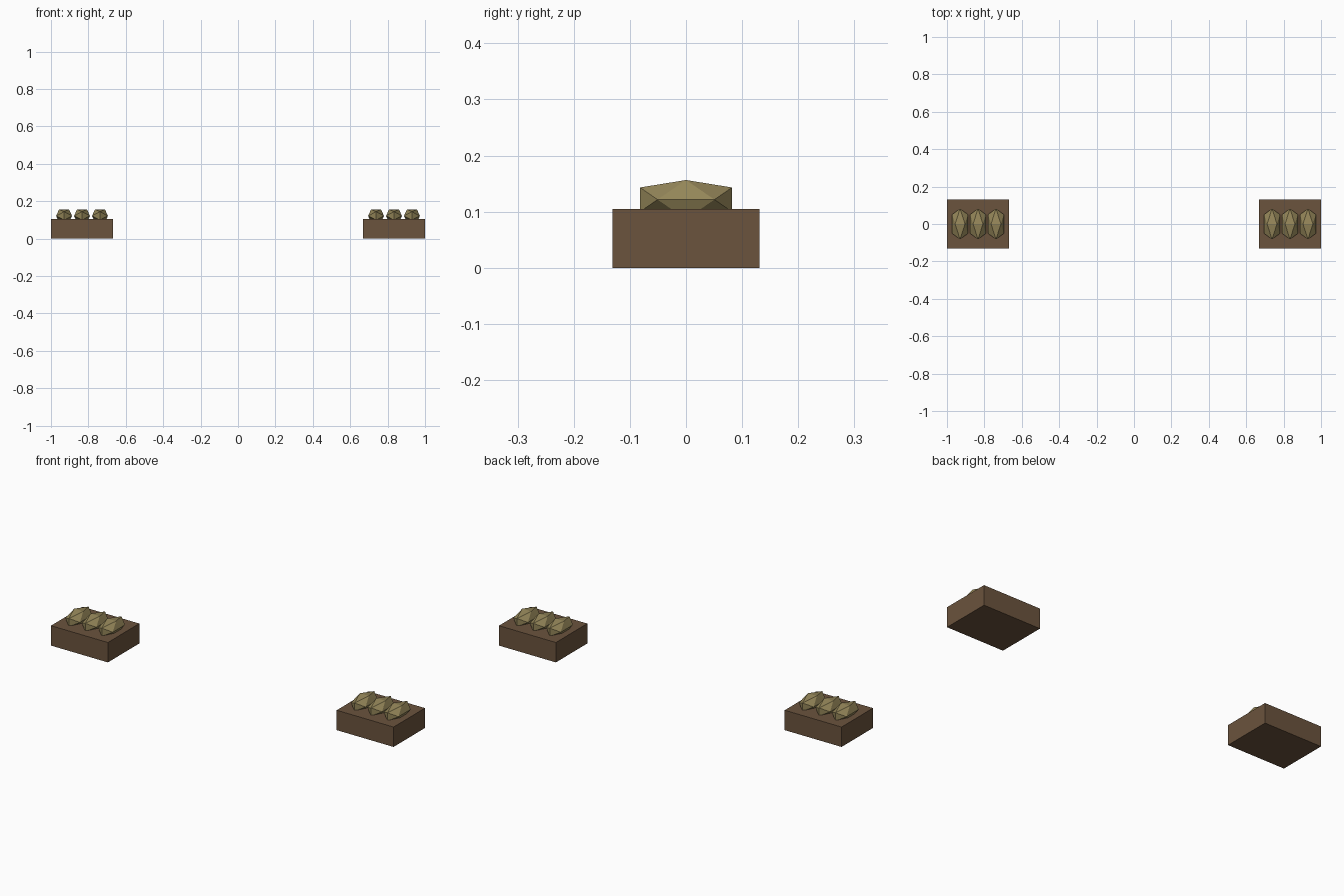
import bpy, bmesh
from mathutils import Vector

if "Cube" in bpy.data.objects:
    bpy.data.objects.remove(bpy.data.objects["Cube"])


def material(name, rgb):
    m = bpy.data.materials.new(name)
    m.diffuse_color = (*rgb, 1)
    m.use_nodes = True
    m.node_tree.nodes["Principled BSDF"].inputs["Base Color"].default_value = m.diffuse_color
    return m


BROWN = material("dark brown wood", (0.147, 0.087, 0.047))
KHAKI = material("olive khaki", (0.300, 0.240, 0.100))


def add_object(name, bm, mat, loc):
    bmesh.ops.recalc_face_normals(bm, faces=bm.faces)
    mesh = bpy.data.meshes.new(name)
    bm.to_mesh(mesh)
    bm.free()
    mesh.materials.append(mat)
    ob = bpy.data.objects.new(name, mesh)
    ob.location = loc
    bpy.context.collection.objects.link(ob)


# Rectangular wooden block resting on the ground
def block(name, x):
    bm = bmesh.new()
    bmesh.ops.create_cube(bm, size=1)
    bmesh.ops.scale(bm, vec=(0.332, 0.262, 0.105), verts=bm.verts)
    add_object(name, bm, BROWN, (x, 0, 0.0525))


# Stretched icosahedron with an edge facing up, half sunk in the block
def lump(name, x):
    a, b = 0.5257, 0.8507
    bm = bmesh.new()
    for s in (-1, 1):
        for t in (-1, 1):
            for v in ((s * a, 0, t * b), (0, s * b, t * a), (s * b, t * a, 0)):
                bm.verts.new(Vector(v) * Vector((1, 1, 1)).x)
    bmesh.ops.convex_hull(bm, input=bm.verts)
    bmesh.ops.scale(bm, vec=(0.050, 0.0964, 0.041), verts=bm.verts)
    add_object(name, bm, KHAKI, (x, 0, 0.1215))


# Two matching blocks, three lumps on each
for side, cx in (("left", -0.834), ("right", 0.834)):
    block(f"{side}_block", cx)
    for i in range(3):
        lump(f"{side}_lump_{i + 1}", cx + (i - 1) * 0.096)
